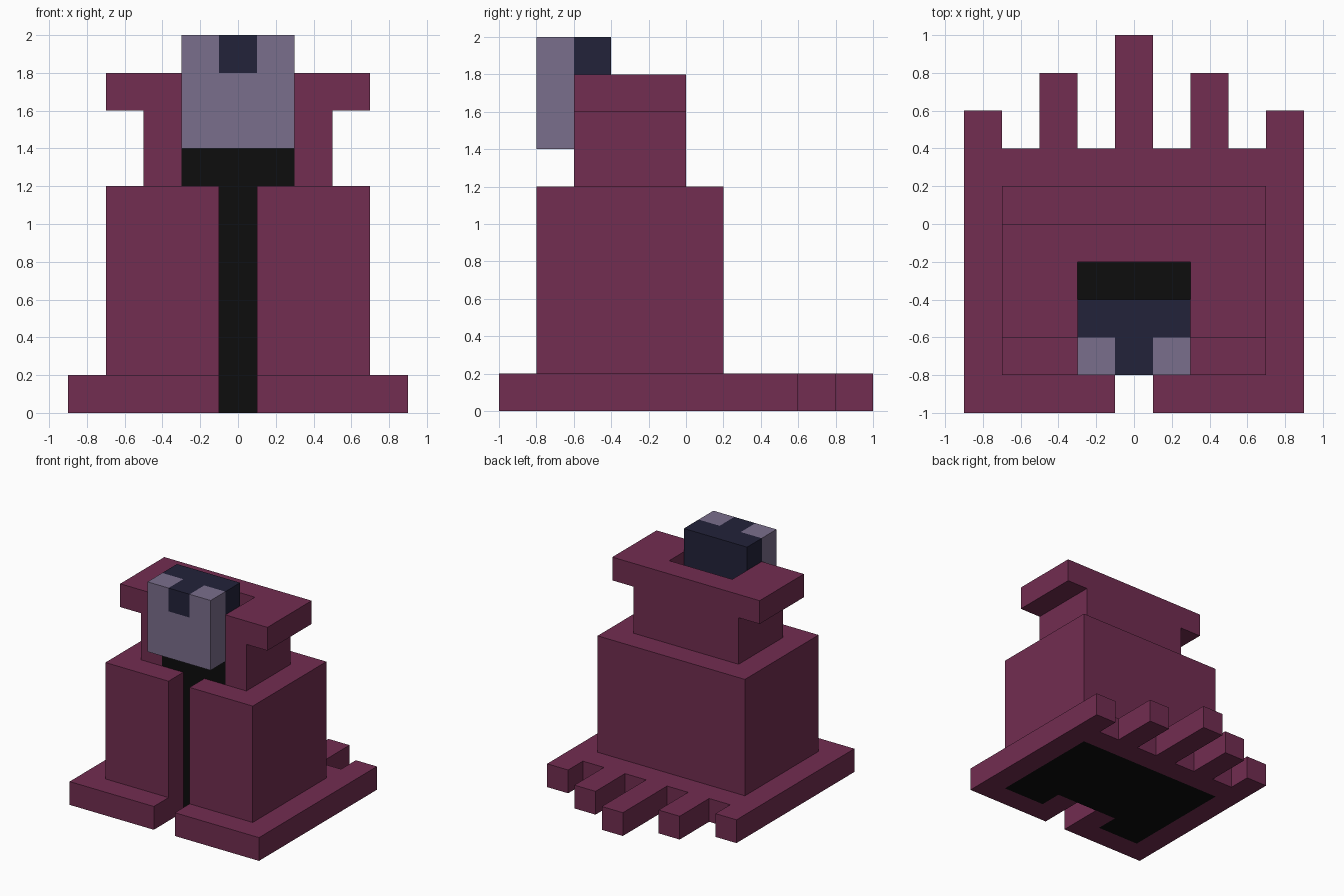
import bpy
import bmesh

if "Cube" in bpy.data.objects:
    bpy.data.objects.remove(bpy.data.objects["Cube"])


def material(name, rgb):
    m = bpy.data.materials.new(name)
    m.diffuse_color = (*rgb, 1.0)
    m.use_nodes = True
    m.node_tree.nodes["Principled BSDF"].inputs["Base Color"].default_value = m.diffuse_color
    return m


MAROON = material("maroon_cloth", (0.168, 0.026, 0.082))
BLACK = material("black_body", (0.004, 0.004, 0.004))
SKIN = material("lavender_skin", (0.195, 0.156, 0.262))
HAIR = material("navy_hair", (0.016, 0.016, 0.042))


def prism(name, half, lo, hi, mat, axis="z"):
    """Extrude a right-half outline, mirrored across x = 0, along z or y."""
    outline = half + [(-a, b) for a, b in reversed(half)]
    bm = bmesh.new()
    verts = [bm.verts.new((a, b, lo) if axis == "z" else (a, lo, b)) for a, b in outline]
    face = bm.faces.new(verts)
    ext = bmesh.ops.extrude_face_region(bm, geom=[face], use_keep_orig=True)
    moved = [g for g in ext["geom"] if isinstance(g, bmesh.types.BMVert)]
    d = hi - lo
    bmesh.ops.translate(bm, verts=moved, vec=(0, 0, d) if axis == "z" else (0, d, 0))
    bmesh.ops.recalc_face_normals(bm, faces=bm.faces)
    mesh = bpy.data.meshes.new(name)
    bm.to_mesh(mesh)
    bm.free()
    mesh.materials.append(mat)
    obj = bpy.data.objects.new(name, mesh)
    bpy.context.collection.objects.link(obj)
    return obj


def block(name, x, y0, y1, z0, z1, mat):
    return prism(name, [(x, y0), (x, y1)], z0, z1, mat)


# Underside of the body, framed by the hem
body_foot = [(.3, -.6), (.3, -.8), (.7, -.8), (.7, .2)]
prism("body_foot", body_foot, 0, .2, BLACK)

# Hem with ragged back edge and front slit
hem = [(.1, 1), (.1, .4), (.3, .4), (.3, .8), (.5, .8), (.5, .4), (.7, .4),
       (.7, .6), (.9, .6), (.9, -1), (.1, -1), (.1, -.6)] + body_foot
prism("cloak_hem", hem, 0, .2, MAROON)

# Cloak wrapped round the body, open at the front
cloak = [(.7, .2), (.7, -.8), (.1, -.8), (.1, -.6), (.3, -.6), (.3, -.2)]
prism("cloak", cloak, .2, 1.2, MAROON)
block("body", .3, -.6, -.2, .2, 1.4, BLACK)

# Collar, wider at the top
for name, w, z0, z1 in (("collar_lower", .5, 1.2, 1.6), ("collar_upper", .7, 1.6, 1.8)):
    prism(name, [(w, 0), (w, -.6), (.3, -.6), (.3, -.2)], z0, z1, MAROON)

# Face with a notch for the fringe, and hair behind
prism("face", [(.1, 1.8), (.1, 2), (.3, 2), (.3, 1.4)], -.8, -.6, SKIN, axis="y")
block("hair_fringe", .1, -.8, -.6, 1.8, 2, HAIR)
block("hair_back", .3, -.6, -.4, 1.4, 2, HAIR)
